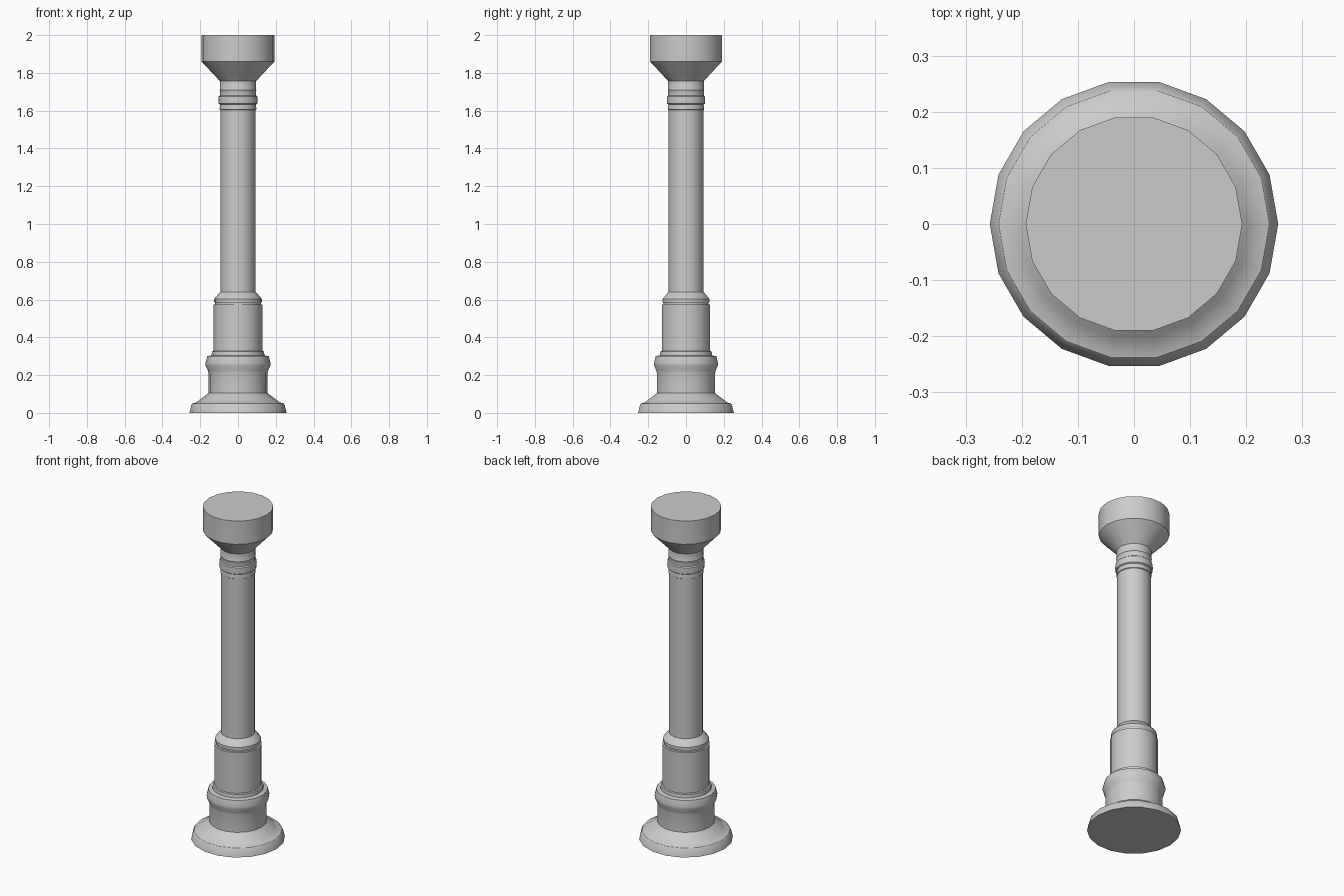
import bpy, bmesh
from math import cos, sin, tau, radians

if "Cube" in bpy.data.objects:
    bpy.data.objects.remove(bpy.data.objects["Cube"])

SIDES = 18


def turned(name, profile):
    """Revolve (radius, z) points around z; a zero radius closes the end."""
    bm = bmesh.new()
    rings = []
    for r, z in profile:
        n = SIDES if r > 0 else 1
        rings.append([bm.verts.new((r * cos(tau * i / SIDES), r * sin(tau * i / SIDES), z))
                      for i in range(n)])
    for a, b in zip(rings, rings[1:]):
        if len(a) == 1:
            bm.faces.new(b[::-1])
        elif len(b) == 1:
            bm.faces.new(a)
        else:
            for i in range(SIDES):
                j = (i + 1) % SIDES
                bm.faces.new((a[i], a[j], b[j], b[i]))
    # end caps are n-gons, so the axis points are not needed
    bmesh.ops.delete(bm, geom=[v for v in bm.verts if not v.link_faces], context='VERTS')
    mesh = bpy.data.meshes.new(name)
    bm.to_mesh(mesh)
    bm.free()
    obj = bpy.data.objects.new(name, mesh)
    bpy.context.collection.objects.link(obj)
    bpy.ops.object.select_all(action='DESELECT')
    obj.select_set(True)
    bpy.context.view_layer.objects.active = obj
    bpy.ops.object.shade_smooth_by_angle(angle=radians(32))
    return obj


# Wide foot with a rounded rim and sloping top
turned("foot", [(0, 0), (0.257, 0), (0.247, 0.043), (0.241, 0.05), (0.222, 0.055),
                (0.205, 0.068), (0.16, 0.102), (0.157, 0.105)])

# Plinth drum with a swelling collar and small step
turned("plinth", [(0.157, 0.105), (0.157, 0.212), (0.16, 0.225), (0.171, 0.25),
                  (0.172, 0.265), (0.163, 0.3), (0.14, 0.305), (0.138, 0.325),
                  (0.13, 0.328)])

# Lower sleeve with bevelled shoulder
turned("sleeve", [(0.13, 0.328), (0.13, 0.573), (0.122, 0.575), (0.122, 0.582),
                  (0.126, 0.588), (0.126, 0.603), (0.097, 0.638), (0.093, 0.64)])

# Long plain shaft
turned("shaft", [(0.093, 0.64), (0.093, 1.603)])

# Neck mouldings
turned("neck", [(0.093, 1.603), (0.097, 1.606), (0.097, 1.613), (0.095, 1.632),
                (0.102, 1.637), (0.103, 1.655), (0.102, 1.675), (0.096, 1.68),
                (0.096, 1.706), (0.098, 1.71), (0.096, 1.714), (0.096, 1.757)])

# Flared capital with flat top
turned("capital", [(0.096, 1.757), (0.193, 1.86), (0.193, 2.0), (0, 2.0)])
